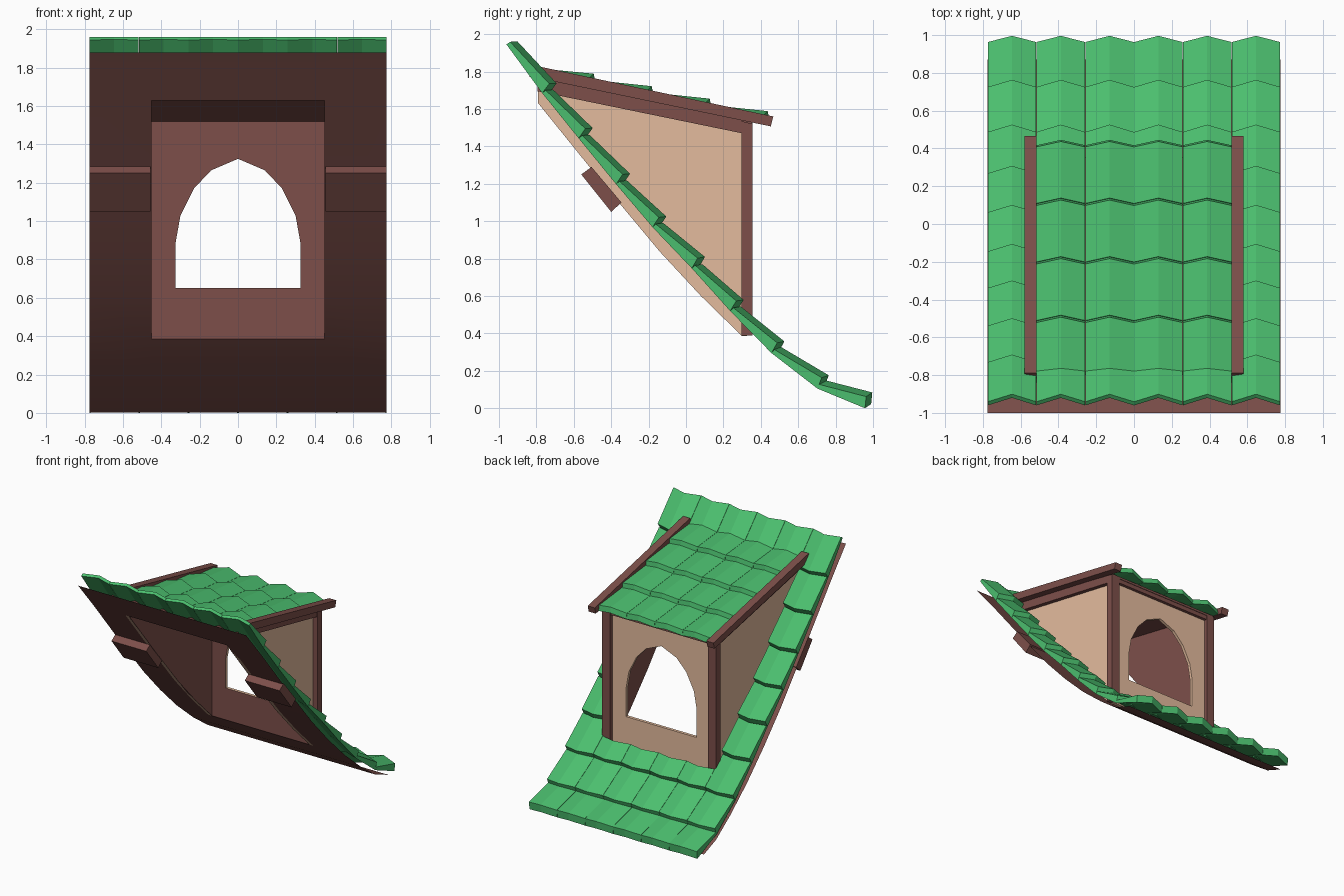
import bpy, bmesh
from mathutils import Vector

if "Cube" in bpy.data.objects:
    bpy.data.objects.remove(bpy.data.objects["Cube"])


def material(name, rgb):
    def lin(c):
        c /= 255
        return c / 12.92 if c <= 0.04045 else ((c + 0.055) / 1.055) ** 2.4
    m = bpy.data.materials.new(name)
    m.diffuse_color = (*[lin(c) for c in rgb], 1)
    m.use_nodes = True
    m.node_tree.nodes["Principled BSDF"].inputs["Base Color"].default_value = m.diffuse_color
    return m


GREEN = material("green tile", (75, 190, 110))
BROWN = material("brown timber", (125, 79, 74))
TAN = material("tan plaster", (228, 187, 157))


def finish(name, bm, mats, rule=None):
    bmesh.ops.recalc_face_normals(bm, faces=bm.faces)
    bm.normal_update()
    if rule:
        for f in bm.faces:
            f.material_index = rule(f)
    me = bpy.data.meshes.new(name)
    bm.to_mesh(me)
    bm.free()
    for m in mats:
        me.materials.append(m)
    ob = bpy.data.objects.new(name, me)
    bpy.context.collection.objects.link(ob)
    return ob


def prism(bm, points, lo, hi, axis='X'):
    """Extrude a (y, z) profile along x, or an (x, z) profile along y."""
    def put(d, p):
        return (d, *p) if axis == 'X' else (p[0], d, p[1])
    a = [bm.verts.new(put(lo, p)) for p in points]
    b = [bm.verts.new(put(hi, p)) for p in points]
    bm.faces.new(a)
    bm.faces.new(b[::-1])
    n = len(points)
    for i in range(n):
        bm.faces.new((a[i], a[(i + 1) % n], b[(i + 1) % n], b[i]))


def mirrored_prism(name, points, lo, hi, mats=(BROWN,), rule=None):
    bm = bmesh.new()
    for s in (1, -1):
        prism(bm, points, s * lo, s * hi)
    return finish(name, bm, mats, rule)


# Wedge tiles with a ridge down the middle, laid along a (y, z) path
COL = 1.55 / 6
RIDGE, POINT, LEAN = 0.033, 0.022, 0.018


def tile(bm, a, b, xc, t0, t1):
    a, b = Vector((0, *a)), Vector((0, *b))
    t = (b - a).normalized()
    n = Vector((0, -t.z, t.y))
    rings = []
    for p, th, lean in ((a, t0, 0), (b, t1, LEAN)):
        low, high = [], []
        for k in (-1, 0, 1):
            c = 1 - abs(k)
            q = p + n * RIDGE * c + t * POINT * c
            q.x = xc + k * (COL / 2 - 0.001)
            low.append(bm.verts.new(q))
            high.append(bm.verts.new(q + n * th - t * lean))
        rings.append(low + high[::-1])
    u, v = rings
    for i in range(6):
        j = (i + 1) % 6
        bm.faces.new((u[i], u[j], v[j], v[i]))
    for r in rings:
        bm.faces.new((r[0], r[1], r[4], r[5]))
        bm.faces.new((r[1], r[2], r[3], r[4]))


# Main roof tiles, leaving the space for the dormer
path = [(-.96, 1.945), (-.769, 1.685), (-.574, 1.443), (-.374, 1.198), (-.179, .968),
        (.031, .748), (.236, .52), (.457, .295), (.703, .105), (.957, 0)]
bm = bmesh.new()
for col in range(6):
    xc = (col - 2.5) * COL
    for row in range(9):
        a, b, t0 = path[row], path[row + 1], 0.024
        if 1 <= col <= 4:
            if 1 <= row <= 5:
                continue
            if row == 6:
                a, t0 = (.331, .423), 0.04
        tile(bm, a, b, xc, t0, 0.06)
finish("main_roof_tiles", bm, [GREEN])

# Dormer roof tiles
ys = [-.80, -.513, -.203, .107, .417]
bm = bmesh.new()
for col in range(4):
    for y0, y1 in zip(ys, ys[1:]):
        tile(bm, (y0, 1.516 + .215 * (.417 - y0)), (y1, 1.516 + .215 * (.417 - y1)),
             (col - 1.5) * COL, 0.01, 0.042)
finish("dormer_roof_tiles", bm, [GREEN])

# Thin curved roof deck with the dormer opening
deck = [(-1, 1.88), (-.79, 1.63), (-.459, 1.22), (-.139, .836), (.08, .6),
        (.3, .385), (.52, .2), (.71, .065), (.87, .003)]
xs = (-.775, -.45, .45, .775)
bm = bmesh.new()
grid = [[bm.verts.new((x, *p)) for x in xs] for p in deck]
for i in range(len(deck) - 1):
    for j in range(3):
        if j == 1 and 1 <= i <= 4:
            continue
        f = bm.faces.new((grid[i][j], grid[i][j + 1], grid[i + 1][j + 1], grid[i + 1][j]))
        f.smooth = True
finish("roof_deck", bm, [BROWN])

# Purlin stubs under the deck
mirrored_prism("purlin", [(-.56, 1.25), (-.505, 1.29), (-.345, 1.1), (-.4, 1.05)], .455, .775)

# Dormer side walls: plaster outside, timber inside
mirrored_prism("dormer_side_wall", deck[1:6] + [(.3, 1.53), (-.79, 1.77)], .45, .485, (TAN, BROWN),
               lambda f: int(f.normal.x * f.calc_center_median().x < -0.1))

# Dormer front wall with a pointed arch window
half = [(0, .385), (.48, .385), (.48, 1.525), (0, 1.525), (0, 1.325), (.14, 1.265),
        (.23, 1.17), (.30, 1.03), (.325, .89), (.325, .65), (0, .65)]
bm = bmesh.new()
for s in (1, -1):
    prism(bm, [(s * x, z) for x, z in half], .3, .325, 'Y')
seam = [f for f in bm.faces if all(abs(v.co.x) < 1e-5 for v in f.verts)]
bmesh.ops.delete(bm, geom=seam, context='FACES')
bmesh.ops.remove_doubles(bm, verts=bm.verts, dist=1e-4)
finish("dormer_front_wall", bm, [TAN, BROWN], lambda f: int(f.normal.y < -0.5))

# Corner posts, wall plates and header
mirrored_prism("corner_post", [(.298, .39), (.356, .39), (.356, 1.52), (.298, 1.535)], .45, .525)
mirrored_prism("wall_plate", [(-.795, 1.695), (.3, 1.47), (.3, 1.535), (-.795, 1.78)], .452, .52)
bm = bmesh.new()
prism(bm, [(.302, 1.475), (.35, 1.475), (.35, 1.52), (.302, 1.53)], -.46, .46)
finish("header", bm, [BROWN])

# Dormer roof boards and the sloping barge boards
bm = bmesh.new()
prism(bm, [(-.80, 1.757), (.355, 1.509), (.355, 1.528), (-.80, 1.78)], -.515, .515)
finish("dormer_roof_board", bm, [BROWN])
mirrored_prism("barge_board", [(-.84, 1.775), (.453, 1.507), (.467, 1.56), (-.79, 1.828)], .515, .58)
